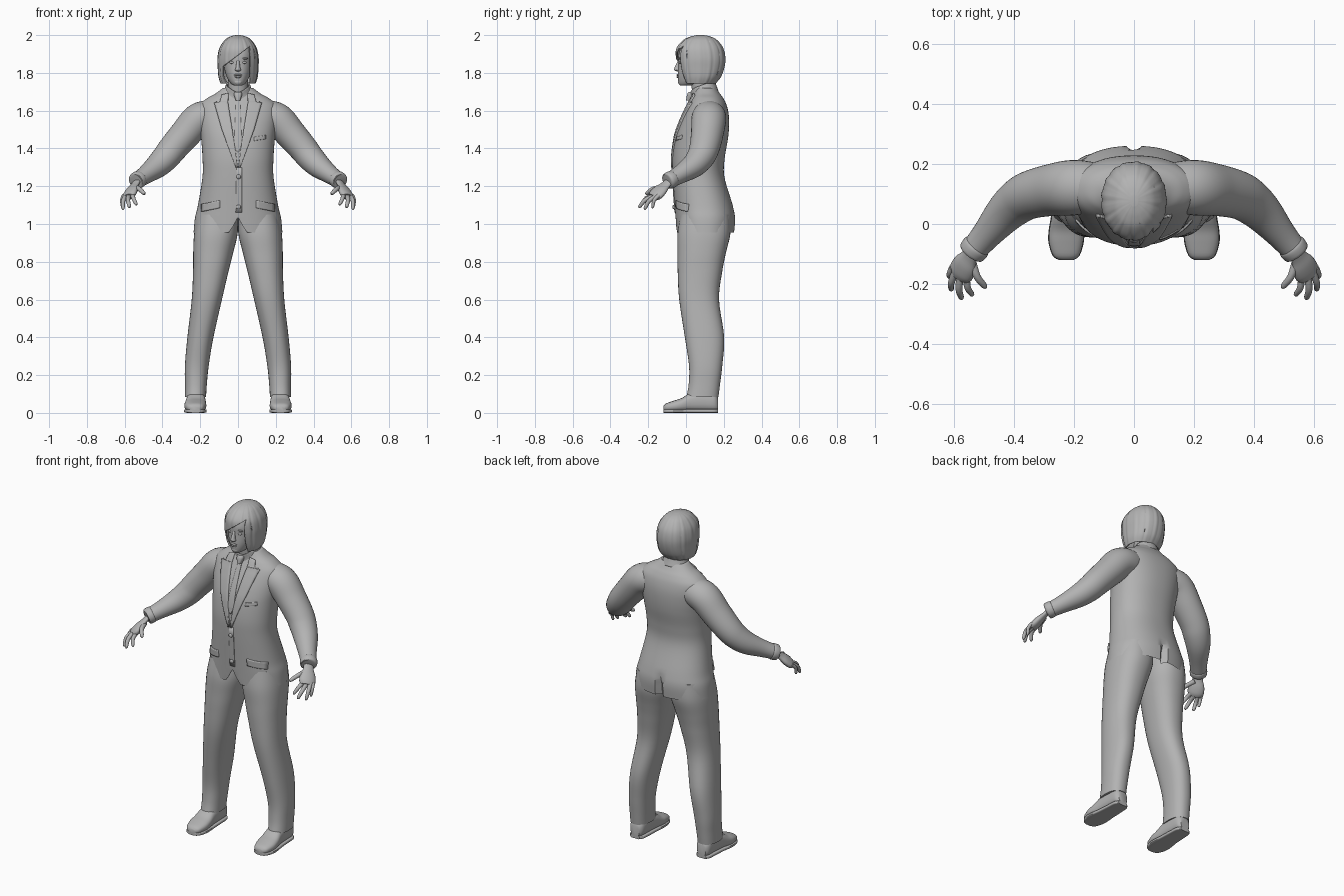
import bpy, bmesh, math
from mathutils import Vector

if "Cube" in bpy.data.objects:
    bpy.data.objects.remove(bpy.data.objects["Cube"])

GREY = bpy.data.materials.new("grey")
GREY.diffuse_color = (0.45, 0.45, 0.45, 1)
GREY.use_nodes = True
GREY.node_tree.nodes["Principled BSDF"].inputs["Base Color"].default_value = GREY.diffuse_color


def finish(name, bm, mirror=False, thick=0, angle=40):
    bmesh.ops.remove_doubles(bm, verts=bm.verts, dist=0.0002)
    bmesh.ops.recalc_face_normals(bm, faces=bm.faces)
    me = bpy.data.meshes.new(name)
    bm.to_mesh(me)
    bm.free()
    me.materials.append(GREY)
    me.polygons.foreach_set("use_smooth", [True] * len(me.polygons))
    me.set_sharp_from_angle(angle=math.radians(angle))
    ob = bpy.data.objects.new(name, me)
    bpy.context.collection.objects.link(ob)
    if mirror:
        ob.modifiers.new("mirror", 'MIRROR')
    if thick:
        s = ob.modifiers.new("thickness", 'SOLIDIFY')
        s.thickness, s.offset = thick, 0
    return ob


def spline(rows, steps):
    """Catmull-Rom interpolation of parameter rows"""
    p = [rows[0]] + list(rows) + [rows[-1]]
    out = []
    for i in range(1, len(p) - 2):
        for k in range(steps):
            t = k / steps
            out.append([0.5 * (2 * b + (c - a) * t + (2 * a - 5 * b + 4 * c - d) * t * t
                               + (3 * b - a - 3 * c + d) * t ** 3)
                        for a, b, c, d in zip(p[i - 1], p[i], p[i + 1], p[i + 2])])
    return out + [list(rows[-1])]


def skin(rings, caps=(True, True)):
    bm = bmesh.new()
    vs = [[bm.verts.new(c) for c in r] for r in rings]
    n = len(vs[0])
    for a, b in zip(vs, vs[1:]):
        for k in range(n):
            bm.faces.new((a[k], a[(k + 1) % n], b[(k + 1) % n], b[k]))
    if caps[0]:
        bm.faces.new(vs[0])
    if caps[1]:
        bm.faces.new(vs[-1])
    return bm


def power(v, e):
    return math.copysign(abs(v) ** (2 / e), v)


def loft(rows, e=2.2, n=48, steps=5, along_y=False, caps=(True, True), warp=None):
    """rows: position, centre x, half width, low side, high side"""
    rings = []
    for t, c, r, lo, hi in spline(rows, steps):
        ring = []
        for k in range(n):
            a = 2 * math.pi * k / n
            x = c + r * power(math.cos(a), e)
            v = (lo + hi) / 2 + (hi - lo) / 2 * power(math.sin(a), e)
            co = (x, t, v) if along_y else (x, v, t)
            ring.append(warp(*co, a) if warp else co)
        rings.append(ring)
    return skin(rings, caps)


def tube(path, flat=1.0, n=24, steps=5, up=(0, 0, 1)):
    """path: x, y, z, radius; flat squashes the section along up"""
    pts = spline(path, steps)
    rings = []
    for i, p in enumerate(pts):
        d = Vector(pts[min(i + 1, len(pts) - 1)][:3]) - Vector(pts[max(i - 1, 0)][:3])
        side = d.cross(Vector(up)).normalized()
        nor = side.cross(d).normalized()
        rings.append([Vector(p[:3]) + p[3] * (side * math.cos(a) + nor * flat * math.sin(a))
                      for a in (2 * math.pi * k / n for k in range(n))])
    return skin(rings)


def ball(name, loc, scale, mirror=False):
    bm = bmesh.new()
    bmesh.ops.create_uvsphere(bm, u_segments=16, v_segments=10, radius=1)
    for v in bm.verts:
        v.co = Vector(a * s + b for a, s, b in zip(v.co, scale, loc))
    return finish(name, bm, mirror)


# Jacket body, with vent at the back and cutaway front hem
TORSO = [(.955, 0, .235, -.05, .255), (1.03, 0, .228, -.055, .26), (1.1, 0, .212, -.06, .247),
         (1.25, 0, .188, -.07, .203), (1.35, 0, .188, -.072, .205), (1.45, 0, .195, -.06, .222),
         (1.52, 0, .204, -.04, .228), (1.58, 0, .21, -.015, .226), (1.63, 0, .203, .01, .215),
         (1.665, 0, .165, .028, .198), (1.69, 0, .12, .04, .18), (1.72, 0, .08, .05, .16)]
E = 2.25


def jacket_warp(x, y, z, a):
    if math.sin(a) < 0:
        z = max(z, 1.035 - 1.8 * abs(x))
    elif abs(x) < .02 and z < 1.1:
        y -= .03 * min(1, (1.1 - z) / .08)
    return x, y, z


finish("jacket", loft(TORSO, E, 72, 6, caps=(False, True), warp=jacket_warp))
FINE = spline(TORSO, 12)


def front_y(x, z):
    r = min(FINE, key=lambda q: abs(q[0] - z))
    u = min(.98, abs(x) / r[2])
    return (r[3] + r[4]) / 2 - (r[4] - r[3]) / 2 * (1 - u ** E) ** (1 / E)


def patch(name, rows, thick=.012, mirror=False, cols=6):
    """Cloth laid on the jacket front; rows: z, left x, right x, drop across"""
    bm = bmesh.new()
    grid = []
    for r, s in zip(rows, rows[1:]):
        for k in range(7):
            z, l, rt, drop = [a + (b - a) * k / 6 for a, b in zip(r, s)]
            line = []
            for c in range(cols + 1):
                x, h = l + (rt - l) * c / cols, z - drop * c / cols
                line.append(bm.verts.new((x, front_y(x, h), h)))
            grid.append(line)
    for a, b in zip(grid, grid[1:]):
        for c in range(cols):
            bm.faces.new((a[c], a[c + 1], b[c + 1], b[c]))
    return finish(name, bm, mirror, thick)


patch("lapel", [(1.69, .05, .085, .01), (1.645, .052, .095, 0), (1.64, .052, .125, 0),
                (1.5, .03, .085, 0), (1.3, .001, .012, 0)], .016, True)
patch("tie", [(1.68, -.02, .02, 0), (1.65, -.011, .011, 0), (1.42, -.02, .02, 0),
              (1.38, -.004, .004, 0)], .012)
patch("front_overlap", [(1.3, -.008, .02, 0), (1.06, -.012, .02, 0)], .008)
patch("pocket_flap", [(1.125, .095, .19, .02), (1.085, .095, .19, .02)], .014, True)
patch("breast_pocket", [(1.46, .085, .145, -.01), (1.44, .085, .145, -.01)], .008)
for i, z in enumerate((1.25, 1.09)):
    ball(f"jacket_button_{i}", (.003, front_y(0, z) - .005, z), (.012, .007, .012))

# Trousers
finish("trouser_leg", loft([(1.05, .11, .105, -.03, .232), (.95, .117, .115, -.045, .235),
                            (.85, .131, .106, -.045, .212), (.75, .144, .094, -.044, .192),
                            (.6, .165, .08, -.036, .175), (.4, .199, .069, -.006, .202),
                            (.25, .218, .063, .016, .192), (.15, .223, .058, .014, .18),
                            (.085, .225, .056, .002, .172)], 2.3, 36), True)

# Shoes with flat soles
SHOE = [(-.12, .226, .022, .012, .035), (-.105, .226, .043, .008, .05), (-.06, .226, .057, .006, .066),
        (-.02, .225, .057, .006, .08), (.03, .223, .051, .006, .11), (.1, .222, .047, .006, .12),
        (.15, .222, .043, .006, .11), (.17, .222, .028, .01, .08)]
finish("shoe", loft(SHOE, 2.5, 28, 4, True), True)
finish("shoe_sole", loft([(y, c, r + .002, 0, .02) for y, c, r, lo, hi in SHOE], 5, 28, 4, True), True)

# Sleeves, cuffs and hands
finish("sleeve", tube([(.1, .12, 1.575, .075), (.16, .122, 1.57, .088), (.215, .12, 1.548, .092),
                       (.28, .112, 1.475, .086), (.345, .097, 1.4, .08), (.385, .075, 1.35, .075),
                       (.43, .035, 1.305, .066), (.49, -.035, 1.26, .05), (.535, -.088, 1.23, .043)],
                      .95, 32), True)
finish("sleeve_hem", tube([(.52, -.07, 1.24, .043), (.525, -.076, 1.237, .048),
                           (.54, -.094, 1.227, .046), (.543, -.098, 1.225, .036)], .95, 32, 3), True)
PALM = (.3, .1, 1)
finish("palm", tube([(.53, -.08, 1.235, .026), (.548, -.11, 1.205, .03), (.562, -.135, 1.18, .043),
                     (.575, -.16, 1.155, .046), (.582, -.175, 1.142, .036)], .5, 20, 4, PALM), True)
FINGERS = {"little_finger": ((.605, -.145, 1.15), (.613, -.18, 1.085), .0095),
           "ring_finger": ((.595, -.16, 1.147), (.61, -.222, 1.078), .011),
           "middle_finger": ((.578, -.17, 1.148), (.575, -.252, 1.088), .0115),
           "index_finger": ((.558, -.17, 1.155), (.538, -.24, 1.102), .011),
           "thumb": ((.54, -.12, 1.195), (.494, -.215, 1.16), .0125)}
for name, (a, b, r) in FINGERS.items():
    a, b = Vector(a), Vector(b)
    bend = Vector((.006, -.006, .008))
    finish(name, tube([(*a, r * 1.15), (*(a.lerp(b, .5) + bend), r), (*a.lerp(b, .9), r * .8),
                       (*b, r * .25)], 1, 12, 4, PALM), True)

# Neck and collars
finish("neck", loft([(1.64, 0, .055, .04, .15), (1.72, 0, .053, .03, .145), (1.8, 0, .055, .02, .15)]))


def tilt(x, y, z, a):
    return x, y, z + .35 * (y - .1) - (.02 * max(0, 1 - abs(x) / .05) if math.sin(a) < 0 else 0)


finish("shirt_collar", loft([(1.68, 0, .082, .03, .168), (1.71, 0, .07, .03, .158),
                             (1.74, 0, .06, .025, .15)], 2, 48, 4, caps=(False, False), warp=tilt), thick=.008)
finish("tie_knot", loft([(1.655, 0, .012, .0, .035), (1.685, 0, .022, .006, .05),
                         (1.7, 0, .018, .014, .05)], 2.5, 16, 4))

# Head and facial features
finish("head", loft([(1.732, 0, .02, -.03, .03), (1.742, 0, .036, -.038, .07), (1.765, 0, .053, -.042, .11),
                     (1.8, 0, .067, -.043, .14), (1.85, 0, .076, -.04, .16), (1.9, 0, .08, -.038, .17),
                     (1.95, 0, .068, -.015, .16), (1.975, 0, .04, .03, .13)], 2.15))
finish("nose", loft([(1.808, 0, .008, -.05, -.03), (1.815, 0, .017, -.062, -.03),
                     (1.828, 0, .012, -.061, -.03), (1.865, 0, .007, -.043, -.03)], 2, 16, 4))
ball("upper_lip", (0, -.043, 1.789), (.022, .008, .0055))
ball("lower_lip", (0, -.042, 1.779), (.018, .008, .006))
ball("chin", (0, -.03, 1.752), (.022, .012, .016))
ball("eye", (.032, -.03, 1.855), (.014, .007, .007), True)
ball("eyebrow", (.034, -.031, 1.876), (.02, .006, .005), True)

# Bobbed hair with fine strand ridges, opened around the face with a slanted fringe


def strands(x, y, z, a):
    f = 1 + .012 * math.cos(17 * a) + .008 * math.cos(29 * a + 1)
    return x * f, .09 + (y - .09) * f, z


hair = loft([(1.745, 0, .088, -.015, .152), (1.78, 0, .099, -.03, .18), (1.83, 0, .103, -.045, .198),
             (1.88, 0, .104, -.05, .203), (1.93, 0, .094, -.045, .192), (1.97, 0, .068, -.012, .162),
             (1.988, 0, .042, .025, .13), (1.996, 0, .012, .06, .095)],
            2.1, 96, 6, caps=(False, True), warp=strands)
for co, no in (((.062, 0, 0), (1, 0, 0)), ((-.076, 0, 0), (1, 0, 0)), ((0, .005, 0), (0, 1, 0)),
               ((0, 0, 1.893), (-.75, 0, 1))):
    bmesh.ops.bisect_plane(hair, geom=hair.verts[:] + hair.edges[:] + hair.faces[:],
                           plane_co=co, plane_no=no)
gap = []
for f in hair.faces:
    c = f.calc_center_median()
    if c.y < .005 and -.076 < c.x < .062 and c.z < 1.893 + .75 * c.x:
        gap.append(f)
bmesh.ops.delete(hair, geom=gap, context='FACES')
finish("hair", hair, thick=.008)
